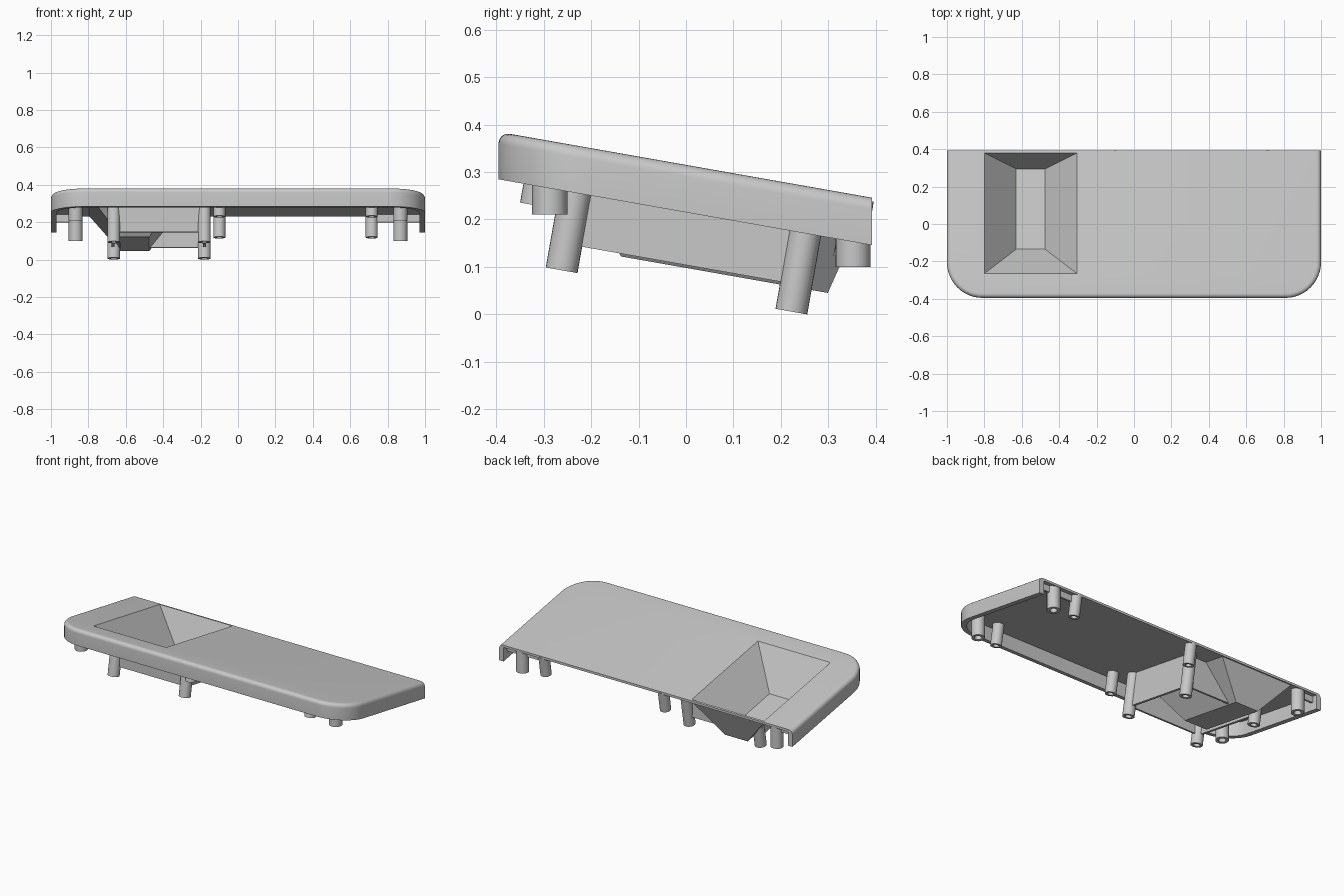
import bpy, bmesh
from math import sin, cos, tan, radians
from mathutils import Vector, Matrix

if "Cube" in bpy.data.objects:
    bpy.data.objects.remove(bpy.data.objects["Cube"])

TILT = radians(10)
BACK = 0.392

grey = bpy.data.materials.new("light grey plastic")
grey.use_nodes = True
COLOUR = (0.58, 0.58, 0.58, 1)
grey.diffuse_color = COLOUR
grey.node_tree.nodes["Principled BSDF"].inputs["Base Color"].default_value = COLOUR


def plate_z(y, d=0.0):
    """Height of the sloping top at y, shifted by d."""
    return 0.315 - tan(TILT) * y + d


def finish(name, bm):
    bmesh.ops.recalc_face_normals(bm, faces=bm.faces)
    mesh = bpy.data.meshes.new(name)
    bm.to_mesh(mesh)
    bm.free()
    mesh.materials.append(grey)
    obj = bpy.data.objects.new(name, mesh)
    bpy.context.collection.objects.link(obj)
    return obj


def loft(name, rings):
    """Closed solid through rings of (x, y, d) points, d measured from the slope."""
    bm = bmesh.new()
    loops = [[bm.verts.new((x, y, plate_z(y, d))) for x, y, d in r] for r in rings]
    for a, b in zip(loops, loops[1:]):
        n = len(a)
        for i in range(n):
            j = (i + 1) % n
            bm.faces.new((a[i], a[j], b[j], b[i]))
    bm.faces.new(loops[0])
    bm.faces.new(loops[-1])
    return finish(name, bm)


def outline(inset, d, back=BACK):
    """Plan shape: square at the back, rounded front corners."""
    pts = [(1 - inset, back, d), (-1 + inset, back, d)]
    r = 0.19 - inset
    for cx, start in ((-0.81, 180), (0.81, 270)):
        for i in range(13):
            a = radians(start + i * 7.5)
            pts.append((cx + r * cos(a), -0.205 + r * sin(a), d))
    return pts


def rect(x0, x1, y0, y1, d):
    return [(x0, y0, d), (x1, y0, d), (x1, y1, d), (x0, y1, d)]


def box(name, x0, x1, y0, y1, d0, d1):
    return loft(name, [rect(x0, x1, y0, y1, d0), rect(x0, x1, y0, y1, d1)])


def frustum(name, grow, top, floor):
    """Hopper volume; the slopes pass through the opening at d = 0."""
    def at(d):
        t = -d / 0.207
        return rect(-0.80 + 0.17 * t - grow, -0.305 - 0.17 * t + grow,
                    -0.265 + 0.13 * t - grow, 0.38 - 0.085 * t + grow, d)
    return loft(name, [at(top), at(floor)])


def boolean(obj, tool, operation, keep=False):
    mod = obj.modifiers.new("cut", 'BOOLEAN')
    mod.object, mod.operation, mod.solver = tool, operation, 'EXACT'
    bpy.context.view_layer.objects.active = obj
    bpy.ops.object.modifier_apply(modifier=mod.name)
    if not keep:
        bpy.data.objects.remove(tool)


def boss(name, x, y, z, radius, tilted):
    """Hollow screw boss whose lower end is centred at (x, y, z)."""
    length = plate_z(y, -0.008) - z
    if tilted:
        length *= cos(TILT)
    bm = bmesh.new()
    bmesh.ops.create_cone(bm, cap_ends=True, segments=24, radius1=radius,
                          radius2=radius, depth=length,
                          matrix=Matrix.Translation((0, 0, length / 2)))
    bottom = min(bm.faces, key=lambda f: f.calc_center_median().z)
    bmesh.ops.inset_region(bm, faces=[bottom], thickness=radius * 0.45)
    hole = bmesh.ops.extrude_face_region(bm, geom=[bottom])
    verts = [v for v in hole["geom"] if isinstance(v, bmesh.types.BMVert)]
    bmesh.ops.translate(bm, verts=verts, vec=Vector((0, 0, length * 0.6)))
    if bottom.is_valid:
        bmesh.ops.delete(bm, geom=[bottom], context='FACES_ONLY')
    turn = Matrix.Rotation(-TILT if tilted else 0, 4, 'X')
    bm.transform(Matrix.Translation((x, y, z)) @ turn)
    return finish(name, bm)


# Sloping cover: rounded slab, hollowed from below and open at the back
R = 0.025
rings = [outline(0, -0.1)]
for k in range(7):
    a = radians(15 * k)
    rings.append(outline(R * (1 - cos(a)), -R * (1 - sin(a))))
cover = loft("sloping_cover", rings)
boolean(cover, loft("cavity", [outline(0.03, -0.2, 0.6), outline(0.03, -0.014, 0.6)]),
        'DIFFERENCE')

# Recessed hopper with sloping sides
boolean(cover, frustum("hopper_outside", 0.008, -0.006, -0.217), 'UNION')
boolean(cover, frustum("hopper_inside", 0, 0.03, -0.207), 'DIFFERENCE')

parts = []
clip = frustum("hopper_clip", 0.004, 0.03, -0.212)
clip.hide_render = True

# Four long posts around the hopper
for side, x in (("right", -0.665), ("left", -0.18)):
    for end, y, z in (("front", -0.262, 0.093), ("back", 0.222, 0.006)):
        parts.append(boss(f"{end}_{side}_post", x, y, z, 0.034, True))

# Ribs joining the posts
LOW = -0.211
parts += [
    box("front_rib", -0.665, -0.18, -0.252, -0.237, LOW, -0.008),
    box("back_rib", -0.665, -0.18, 0.228, 0.243, LOW, -0.008),
    box("right_rib", -0.675, -0.66, -0.245, 0.235, LOW, -0.008),
    box("left_rib", -0.187, -0.172, -0.245, 0.235, LOW, -0.008),
]
for p in parts:
    boolean(p, clip, 'DIFFERENCE', keep=True)
bpy.data.objects.remove(clip)

# Small tilted bosses under the flat area
for side, x in (("inner", -0.10), ("outer", 0.715)):
    parts.append(boss(f"front_{side}_boss", x, -0.318, 0.23, 0.032, True))
    parts.append(boss(f"back_{side}_boss", x, 0.342, 0.118, 0.032, True))

# Upright corner bosses and the webs tying them to the side walls
for side, s in (("right", -1), ("left", 1)):
    parts.append(boss(f"front_{side}_corner_boss", s * 0.868, -0.287, 0.21, 0.037, False))
    parts.append(boss(f"back_{side}_corner_boss", s * 0.868, 0.352, 0.1, 0.037, False))
    inner = 0.715 if s > 0 else 0.868
    x0, x1 = sorted((s * inner, s * 0.98))
    parts.append(box(f"back_{side}_web", x0, x1, 0.345, 0.36, -0.053, -0.008))

# Smooth the rounded faces, keep the edges crisp
bpy.ops.object.select_all(action='DESELECT')
for p in parts + [cover]:
    p.select_set(True)
bpy.context.view_layer.objects.active = cover
bpy.ops.object.shade_smooth_by_angle(angle=radians(30))
